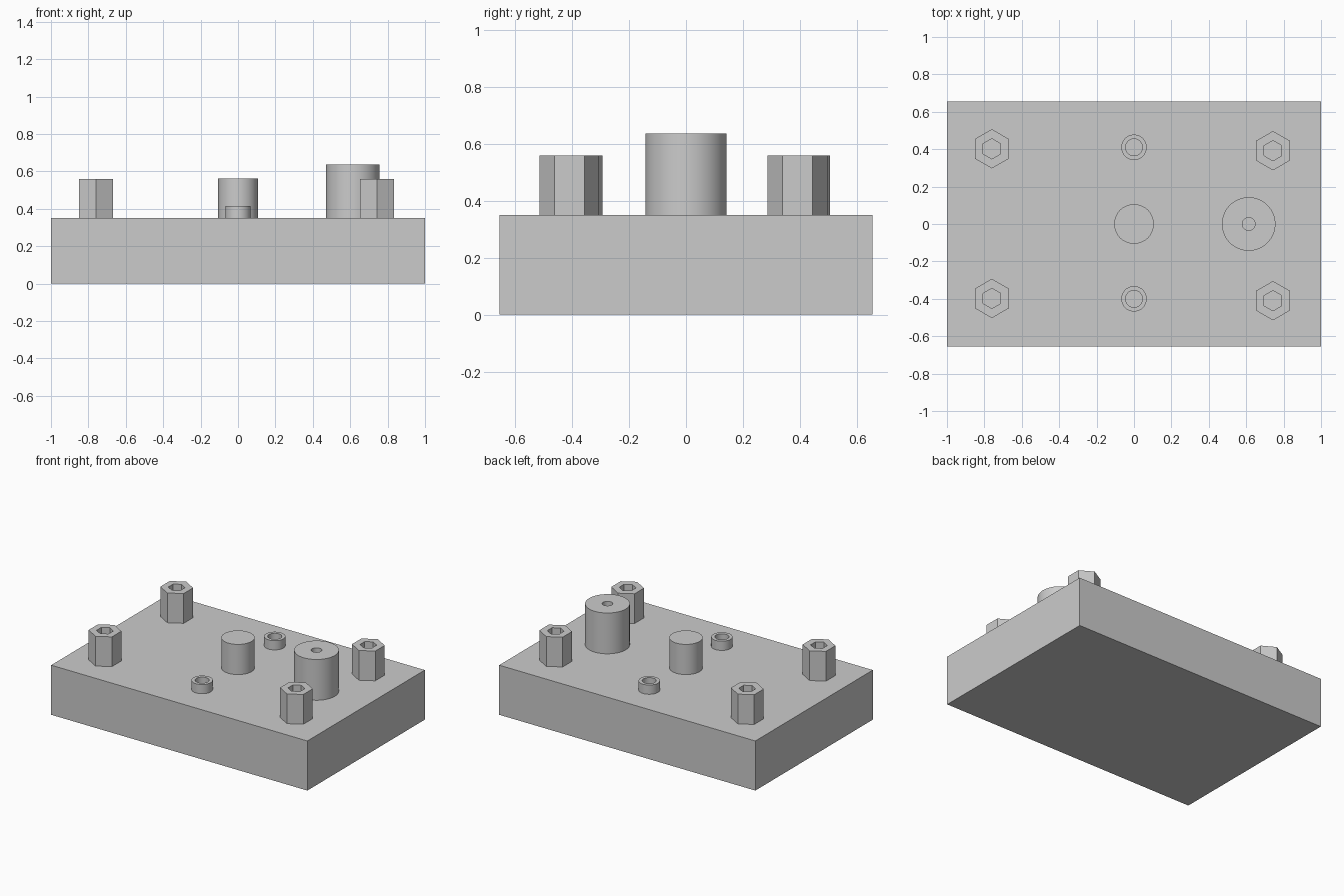
import bpy, bmesh
from math import cos, sin, pi, radians

if "Cube" in bpy.data.objects:
    bpy.data.objects.remove(bpy.data.objects["Cube"])

PLATE_TOP = 0.35


def finish(bm, name, smooth=False):
    bmesh.ops.recalc_face_normals(bm, faces=bm.faces)
    mesh = bpy.data.meshes.new(name)
    bm.to_mesh(mesh)
    bm.free()
    obj = bpy.data.objects.new(name, mesh)
    bpy.context.collection.objects.link(obj)
    if smooth:
        bpy.ops.object.select_all(action='DESELECT')
        obj.select_set(True)
        bpy.context.view_layer.objects.active = obj
        bpy.ops.object.shade_smooth_by_angle(angle=radians(30))
    return obj


def post(name, x, y, radius, top, bore=0, sides=64):
    """Upright prism on the plate, with an optional bore down to the plate."""
    bm = bmesh.new()

    def ring(r, z):
        angles = [pi / 2 + 2 * pi * i / sides for i in range(sides)]
        return [bm.verts.new((x + r * cos(a), y + r * sin(a), z)) for a in angles]

    def bridge(a, b):
        for i in range(sides):
            j = (i + 1) % sides
            bm.faces.new((a[i], a[j], b[j], b[i]))

    low, high = ring(radius, PLATE_TOP), ring(radius, top)
    bridge(low, high)
    if bore:
        inner_low, inner_high = ring(bore, PLATE_TOP), ring(bore, top)
        bridge(high, inner_high)
        bridge(inner_high, inner_low)
        bridge(inner_low, low)
    else:
        bm.faces.new(high)
        bm.faces.new(low)
    return finish(bm, name, smooth=sides > 6)


# Base plate
bm = bmesh.new()
bmesh.ops.create_cube(bm, size=1)
bmesh.ops.scale(bm, vec=(2, 1.31, PLATE_TOP), verts=bm.verts)
bmesh.ops.translate(bm, vec=(0, 0, PLATE_TOP / 2), verts=bm.verts)
finish(bm, "base_plate")

# Hexagonal standoffs at the corners
for label, x, y in (("back_left", -0.76, 0.402), ("front_left", -0.76, -0.398),
                    ("back_right", 0.743, 0.392), ("front_right", 0.743, -0.41)):
    post("hex_standoff_" + label, x, y, 0.105, 0.56, bore=0.054, sides=6)

# Small round collars
for label, y in (("back", 0.41), ("front", -0.4)):
    post("collar_" + label, 0, y, 0.068, 0.415, bore=0.045)

# Solid centre post and large bored post
post("centre_post", 0, 0, 0.106, 0.563)
post("large_post", 0.613, 0, 0.143, 0.638, bore=0.034)
